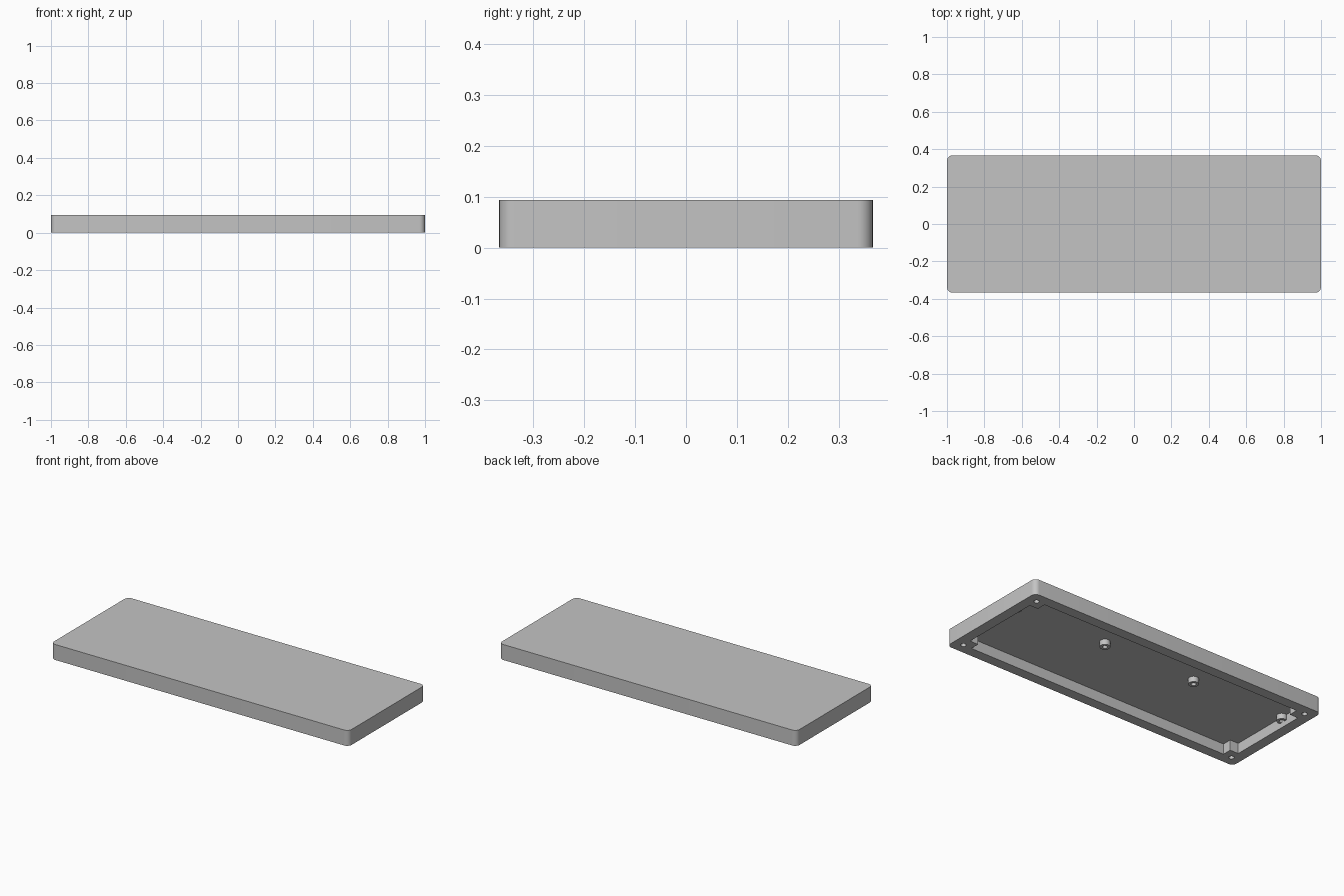
import bpy
import bmesh
import math

if "Cube" in bpy.data.objects:
    bpy.data.objects.remove(bpy.data.objects["Cube"], do_unlink=True)

# Overall sizes
HALF_X, HALF_Y, HEIGHT = 1.0, 0.367, 0.094
CORNER = 0.03
RIM = 0.0625
FLOOR = 0.0625           # underside of the top plate
HOLE_X, HOLE_Y = HALF_X - RIM, HALF_Y - RIM
BOSS = 0.056             # half width of each corner block

grey = bpy.data.materials.new("plain grey")
grey.use_nodes = True
colour = (0.55, 0.55, 0.55, 1)
grey.diffuse_color = colour
grey.node_tree.nodes["Principled BSDF"].inputs["Base Color"].default_value = colour


def finish(bm, name):
    bmesh.ops.recalc_face_normals(bm, faces=bm.faces)
    mesh = bpy.data.meshes.new(name)
    bm.to_mesh(mesh)
    bm.free()
    mesh.materials.append(grey)
    obj = bpy.data.objects.new(name, mesh)
    bpy.context.collection.objects.link(obj)
    return obj


def prism(name, outline, z0, z1):
    bm = bmesh.new()
    face = bm.faces.new([bm.verts.new((x, y, z0)) for x, y in outline])
    extruded = bmesh.ops.extrude_face_region(bm, geom=[face])["geom"]
    top = [v for v in extruded if isinstance(v, bmesh.types.BMVert)]
    bmesh.ops.translate(bm, verts=top, vec=(0, 0, z1 - z0))
    return finish(bm, name)


def circle(cx, cy, r, n=24):
    return [(cx + r * math.cos(math.tau * i / n), cy + r * math.sin(math.tau * i / n))
            for i in range(n)]


def activate(obj):
    bpy.ops.object.select_all(action="DESELECT")
    obj.select_set(True)
    bpy.context.view_layer.objects.active = obj


def cut(obj, cutter):
    cutter.hide_render = True
    mod = obj.modifiers.new("cut", "BOOLEAN")
    mod.operation = "DIFFERENCE"
    mod.solver = "EXACT"
    mod.object = cutter
    activate(obj)
    bpy.ops.object.modifier_apply(modifier=mod.name)
    bpy.data.objects.remove(cutter, do_unlink=True)


QUADRANTS = [(1, 1), (-1, 1), (-1, -1), (1, -1)]

# Cover with rounded vertical corners
outline = []
for q, (sx, sy) in enumerate(QUADRANTS):
    for i in range(9):
        a = math.pi / 2 * (q + i / 8)
        outline.append((sx * (HALF_X - CORNER) + CORNER * math.cos(a),
                        sy * (HALF_Y - CORNER) + CORNER * math.sin(a)))
cover = prism("cover", outline, 0, HEIGHT)

# Hollow underside, leaving a square block in each corner
pocket = []
for sx, sy in QUADRANTS:
    notch = [(HOLE_X, HOLE_Y - BOSS), (HOLE_X - BOSS, HOLE_Y - BOSS), (HOLE_X - BOSS, HOLE_Y)]
    if sx * sy < 0:
        notch.reverse()
    pocket += [(sx * x, sy * y) for x, y in notch]
cut(cover, prism("pocket_cutter", pocket, -0.05, FLOOR))

# Screw holes in the corner blocks
for sx, sy in QUADRANTS:
    cut(cover, prism("hole_cutter", circle(sx * HOLE_X, sy * HOLE_Y, 0.015), -0.05, FLOOR))

# Row of hollow mounting posts under the top plate
posts = []
for i, x in enumerate((-0.927, -0.31, 0.31, 0.927)):
    post = prism(f"mounting_post_{i + 1}", circle(x, 0.127, 0.029), 0.03, FLOOR + 0.01)
    cut(post, prism("post_cutter", circle(x, 0.127, 0.014), -0.05, FLOOR))
    posts.append(post)

for obj in [cover] + posts:
    activate(obj)
    bpy.ops.object.shade_smooth_by_angle(angle=math.radians(30))
